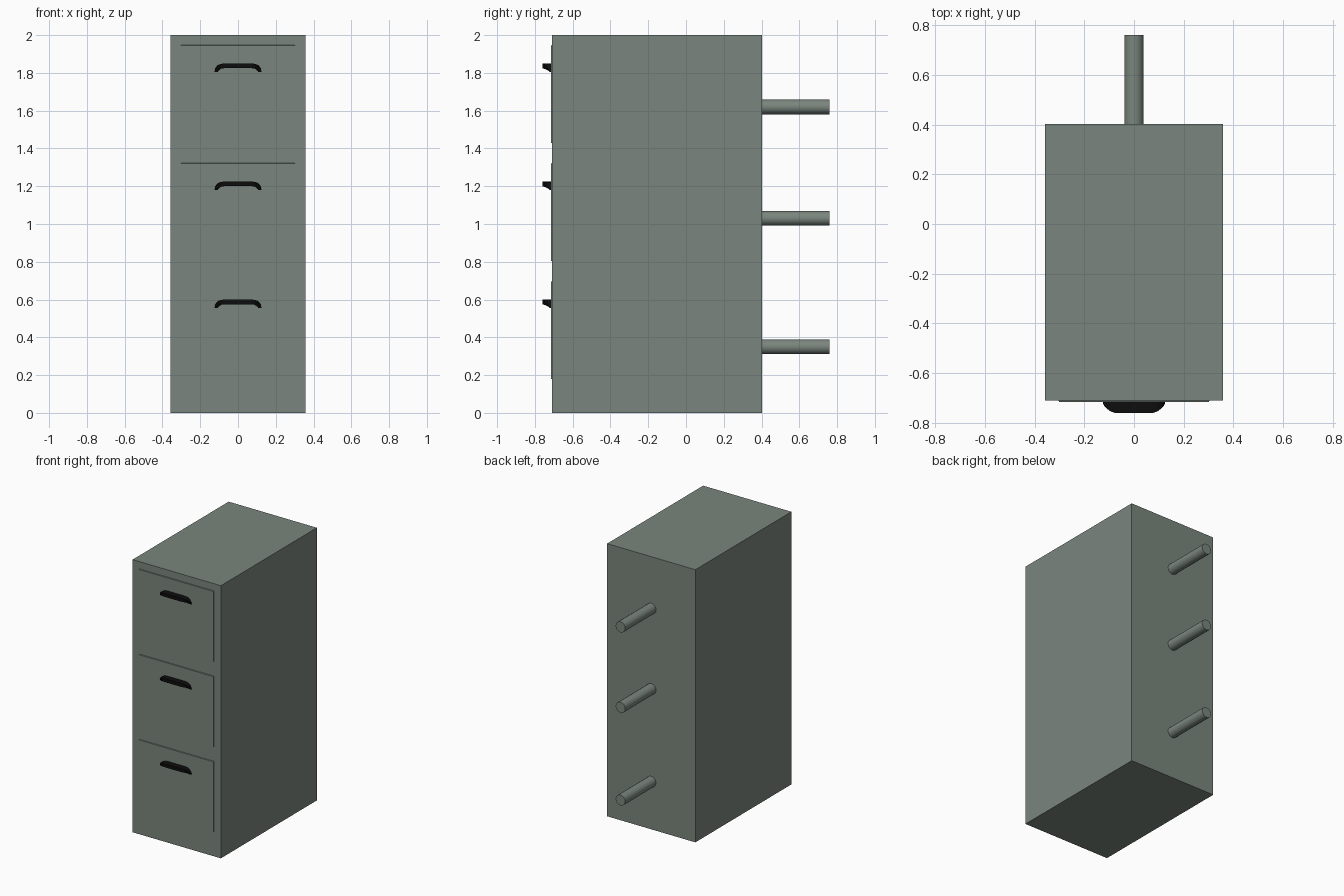
import bpy, bmesh, math

if "Cube" in bpy.data.objects:
    bpy.data.objects.remove(bpy.data.objects["Cube"])


def material(name, color):
    m = bpy.data.materials.new(name)
    m.diffuse_color = (*color, 1)
    m.use_nodes = True
    m.node_tree.nodes["Principled BSDF"].inputs["Base Color"].default_value = m.diffuse_color
    return m


GREY = material("grey green metal", (0.195, 0.235, 0.205))
BLACK = material("black", (0.004, 0.004, 0.004))


def add_object(name, bm, mat):
    bmesh.ops.recalc_face_normals(bm, faces=bm.faces[:])
    mesh = bpy.data.meshes.new(name)
    bm.to_mesh(mesh)
    bm.free()
    mesh.materials.append(mat)
    ob = bpy.data.objects.new(name, mesh)
    bpy.context.collection.objects.link(ob)
    return ob


def box(name, x, y0, y1, z0, z1, mat, taper=0.0):
    """Box centred on x = 0; taper narrows its front face."""
    bm = bmesh.new()
    bmesh.ops.create_cube(bm, size=1)
    for v in bm.verts:
        t = taper if v.co.y < 0 else 0
        v.co.x = math.copysign(x - t, v.co.x)
        v.co.z = z0 + t if v.co.z < 0 else z1 - t
        v.co.y = y0 if v.co.y < 0 else y1
    return add_object(name, bm, mat)


# half of the handle arch: x, outer z, inner x, inner z, front y
ARCH = [(0.125, -0.045, 0.107, -0.045, -0.722),
        (0.121, -0.028, 0.103, -0.037, -0.730),
        (0.110, -0.012, 0.096, -0.031, -0.742),
        (0.094, -0.003, 0.086, -0.027, -0.754),
        (0.074, 0.0, 0.072, -0.025, -0.760)]


def handle(name, top):
    """Hooded pull: an arched band whose front edge slopes back at the ends."""
    half = ARCH
    path = [(-a, b, -c, d, e) for a, b, c, d, e in half] + half[::-1]
    bm = bmesh.new()
    rings = []
    for xo, zo, xi, zi, yf in path:
        rings.append([bm.verts.new(p) for p in (
            (xo, -0.713, top + zo), (xo, yf, top + zo),
            (xi, yf, top + zi), (xi, -0.713, top + zi))])
    for a, b in zip(rings, rings[1:]):
        for i in range(4):
            j = (i + 1) % 4
            bm.faces.new((a[i], a[j], b[j], b[i]))
    bm.faces.new(rings[0])
    bm.faces.new(rings[-1])
    return add_object(name, bm, BLACK)


# cabinet body
box("cabinet_body", 0.358, -0.71, 0.403, 0, 2, GREY)

# drawer fronts with their handles
for label, top in (("lower", 0.70), ("middle", 1.325), ("upper", 1.95)):
    box(label + "_drawer_front", 0.306, -0.716, -0.70, top - 0.525, top, GREY, 0.005)
    handle(label + "_drawer_handle", top - 0.10)

# rods on the back
for label, z in (("lower", 0.35), ("middle", 1.03), ("upper", 1.62)):
    bpy.ops.mesh.primitive_cylinder_add(vertices=16, radius=0.039, depth=0.38,
                                        location=(0, 0.57, z),
                                        rotation=(math.pi / 2, 0, 0))
    rod = bpy.context.object
    rod.name = label + "_back_rod"
    rod.data.materials.append(GREY)
    bpy.ops.object.shade_smooth_by_angle(angle=math.radians(30))
